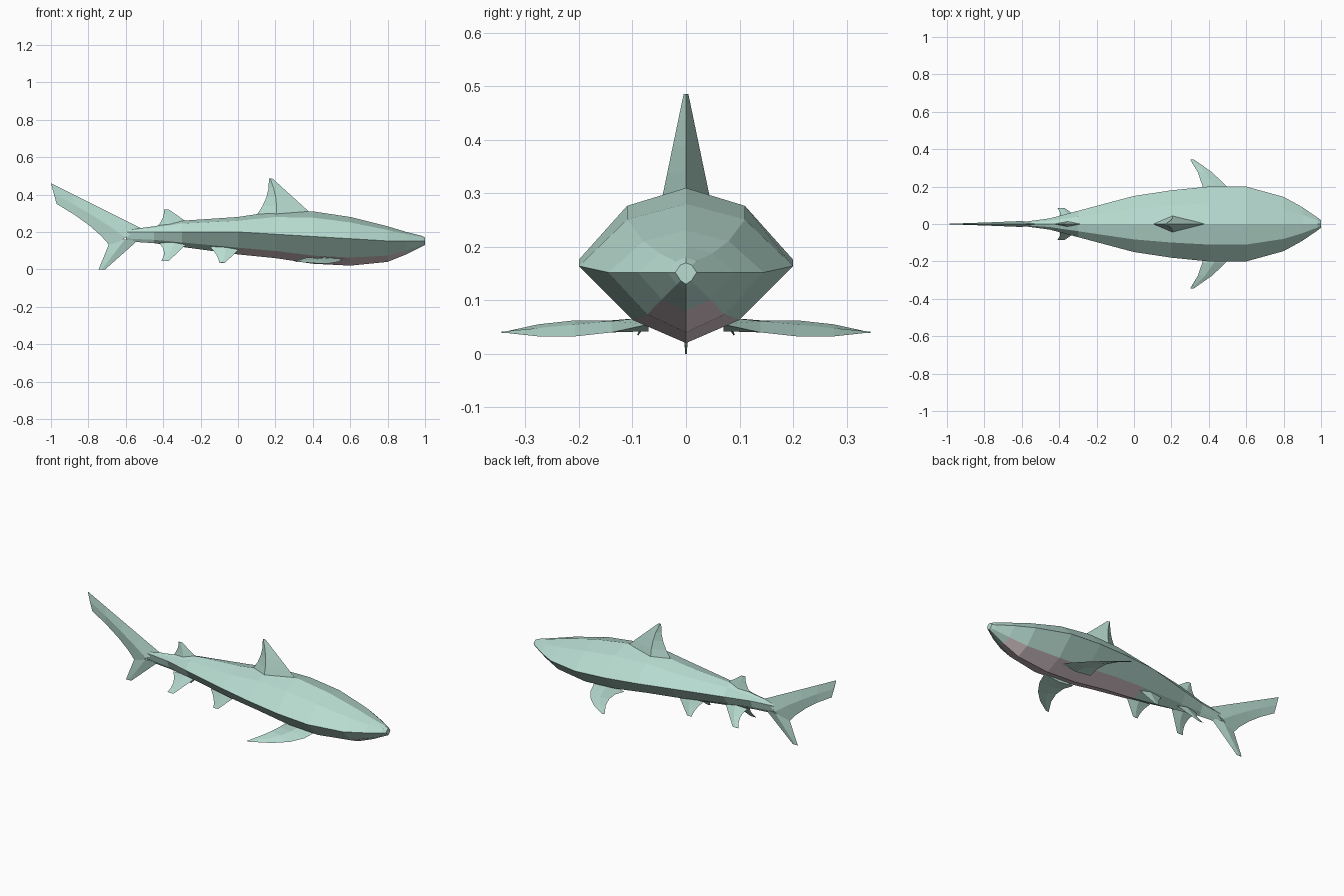
import bpy
import bmesh
from mathutils import Vector

cube = bpy.data.objects.get("Cube")
if cube:
    bpy.data.objects.remove(cube, do_unlink=True)


def material(name, rgb):
    mat = bpy.data.materials.new(name)
    mat.use_nodes = True
    mat.diffuse_color = (*rgb, 1)
    mat.node_tree.nodes["Principled BSDF"].inputs["Base Color"].default_value = (*rgb, 1)
    return mat


skin = material("pale sea green", (0.48, 0.72, 0.64))
belly = material("pale belly", (0.76, 0.63, 0.66))


def loft(name, rings):
    """Join equal-length closed rings with quads and cap both ends."""
    bm = bmesh.new()
    loops = [[bm.verts.new(point) for point in ring] for ring in rings]
    for ring, following in zip(loops, loops[1:]):
        for i in range(len(ring)):
            bm.faces.new((ring[i - 1], ring[i], following[i], following[i - 1]))
    bm.faces.new(loops[0])
    bm.faces.new(loops[-1])
    bmesh.ops.recalc_face_normals(bm, faces=bm.faces)
    mesh = bpy.data.meshes.new(name)
    bm.to_mesh(mesh)
    bm.free()
    mesh.materials.append(skin)
    obj = bpy.data.objects.new(name, mesh)
    bpy.context.collection.objects.link(obj)
    return obj


def chord(front, back, y, z):
    """Level chord of a fin, from its leading to its trailing point."""
    return Vector((front, y, z)), Vector((back, y, z))


def fin(name, root, tip, thickness, normal=(0, 1, 0), ridge=0.5,
        lead_bow=(0, 0, 0), trail_bow=(0, 0, 0), steps=4):
    """Tapering fin with diamond sections; the bows curve its two edges."""
    rings = []
    for step in range(steps + 1):
        t = step / steps
        arch = 4 * t * (1 - t)
        lead = root[0].lerp(tip[0], t) + Vector(lead_bow) * arch
        trail = root[1].lerp(tip[1], t) + Vector(trail_bow) * arch
        middle = lead.lerp(trail, ridge)
        offset = Vector(normal).normalized() * thickness * (1 - 0.9 * t)
        rings.append([lead, middle + offset, trail, middle - offset])
    return loft(name, rings)


def fin_pair(name, root, tip, thickness, normal, **bows):
    """A fin on the left side and its mirror image on the right."""
    left = fin("left_" + name, root, tip, thickness, normal, **bows)
    mesh = left.data.copy()
    for vertex in mesh.vertices:
        vertex.co.y *= -1
    mesh.flip_normals()
    right = bpy.data.objects.new("right_" + name, mesh)
    bpy.context.collection.objects.link(right)


# Body stations: length position, top, bottom, half width
stations = [
    (-0.6, 0.21, 0.15, 0.01),
    (-0.45, 0.23, 0.14, 0.03),
    (-0.3, 0.26, 0.12, 0.07),
    (0, 0.28, 0.08, 0.15),
    (0.2, 0.31, 0.06, 0.18),
    (0.4, 0.31, 0.03, 0.2),
    (0.6, 0.28, 0.02, 0.2),
    (0.8, 0.23, 0.04, 0.145),
    (0.9, 0.2, 0.08, 0.09),
    (0.98, 0.18, 0.12, 0.035),
    (1, 0.17, 0.13, 0.02),
]


def body_ring(x, top, bottom, width):
    """Eight-sided section with a wide flank, narrow shoulders and a keel."""
    flank = 0.2 - 0.06 * min(max(x, 0), 0.8)
    left = [
        (width * 0.55, flank + (top - flank) * 0.75),
        (width, flank),
        (width * 0.5, flank - (flank - bottom) * 0.7),
    ]
    right = [(-y, z) for y, z in reversed(left)]
    return [(x, y, z) for y, z in [(0, top), *left, (0, bottom), *right]]


body = loft("body", [body_ring(*station) for station in stations])

# Belly colour on the two keel strips of the front half
body.data.materials.append(belly)
for face in body.data.polygons:
    center = face.center
    if 0 < center.x < 0.9 and abs(center.y) < 0.07 and face.normal.z < -0.3:
        face.material_index = 1

# Upright fins along the back
fin("dorsal_fin", chord(0.4, 0.1, 0, 0.29), chord(0.185, 0.165, 0, 0.485),
    0.045, ridge=0.65, trail_bow=(0.02, 0, 0))
fin("second_dorsal_fin", chord(-0.24, -0.43, 0, 0.23), chord(-0.37, -0.395, 0, 0.32),
    0.016, ridge=0.6, trail_bow=(0.01, 0, 0))

# Tail with a long upper lobe and a short lower lobe
upper_tip = Vector((-1, 0, 0.46)), Vector((-0.97, 0, 0.35))
upper_root = Vector((-0.52, 0, 0.22)), Vector((-0.68, 0, 0.12))
fin("upper_tail_lobe", upper_root, upper_tip, 0.016, trail_bow=(0.03, 0, 0))
fin("lower_tail_lobe", chord(-0.53, -0.68, 0, 0.16), chord(-0.71, -0.745, 0, 0),
    0.014)

# Paired fins under the body
fin_pair("pectoral_fin", chord(0.56, 0.36, 0.07, 0.055), chord(0.32, 0.3, 0.345, 0.04),
         0.013, (0, 0, 1), lead_bow=(0.05, 0, -0.015), trail_bow=(0.035, 0, 0.015))
fin_pair("pelvic_fin", chord(0.02, -0.15, 0.045, 0.12), chord(-0.07, -0.1, 0.09, 0.035),
         0.013, (0, 1, 0.5), trail_bow=(0.01, 0, 0))
fin_pair("rear_fin", chord(-0.27, -0.42, 0.015, 0.14), chord(-0.37, -0.41, 0.085, 0.045),
         0.011, (0, 1, 0.7), trail_bow=(0.02, 0, 0))
